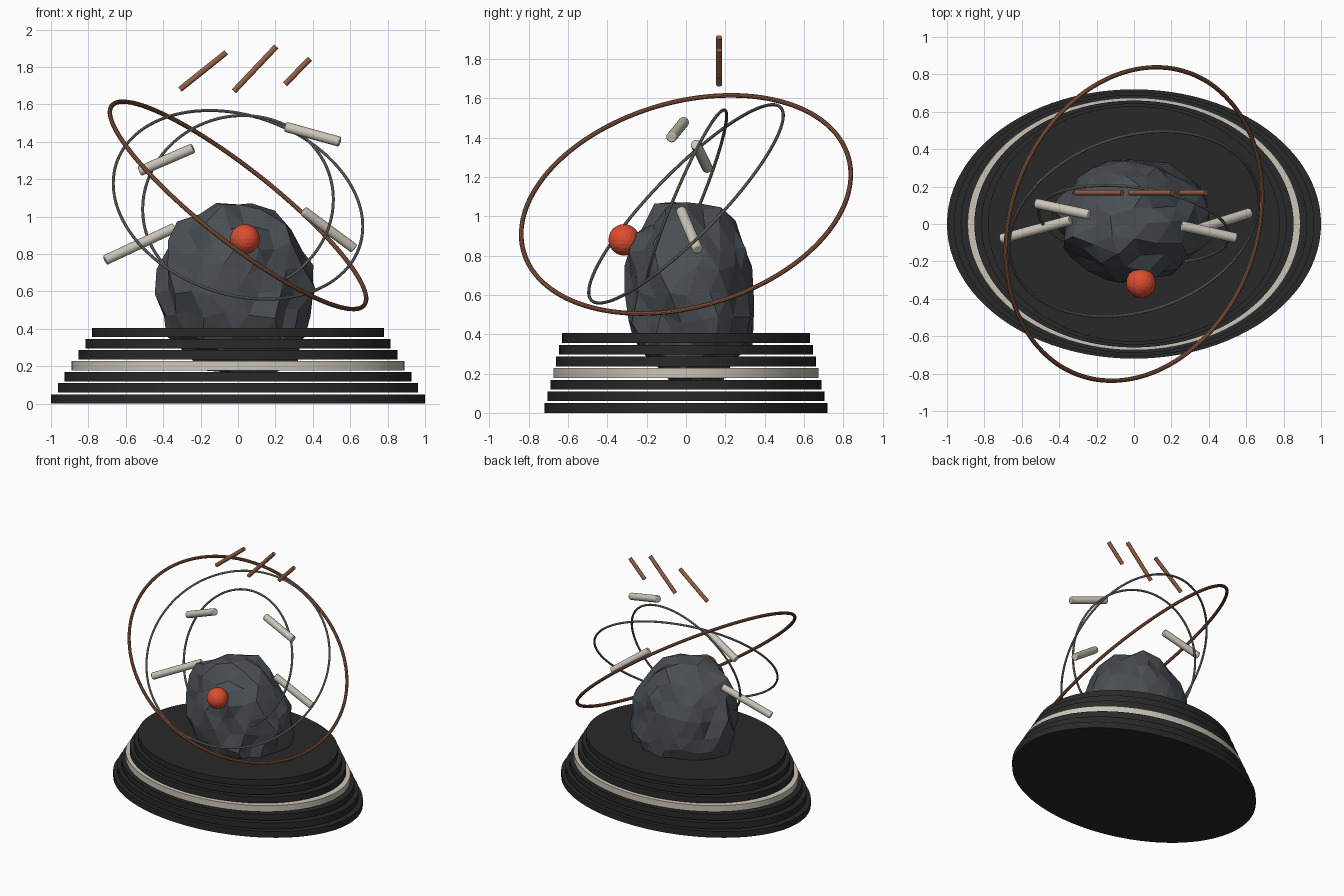
import bpy
import math
import random
from mathutils import Vector

if "Cube" in bpy.data.objects:
    bpy.data.objects.remove(bpy.data.objects["Cube"])

random.seed(4)


def material(name, rgb):
    m = bpy.data.materials.new(name)
    m.diffuse_color = (*rgb, 1)
    m.use_nodes = True
    m.node_tree.nodes["Principled BSDF"].inputs["Base Color"].default_value = m.diffuse_color
    return m


BLACK = material("charcoal black", (0.022, 0.022, 0.022))
CREAM = material("warm cream", (0.60, 0.56, 0.48))
SLATE = material("slate grey", (0.068, 0.078, 0.088))
COPPER = material("copper", (0.30, 0.115, 0.06))
STEEL = material("dull steel", (0.25, 0.245, 0.22))
RED = material("signal red", (0.72, 0.075, 0.028))


def finish(name, mat, smooth=True):
    ob = bpy.context.object
    ob.name = name
    ob.data.materials.append(mat)
    if smooth:
        bpy.ops.object.shade_smooth_by_angle(angle=math.radians(35))
    return ob


def rod(name, a, b, radius, mat, bevel=0.0):
    a, b = Vector(a), Vector(b)
    d = b - a
    bpy.ops.mesh.primitive_cylinder_add(
        vertices=16, radius=radius, depth=d.length, location=(a + b) / 2,
        rotation=d.to_track_quat('Z', 'Y').to_euler())
    ob = finish(name, mat)
    if bevel:
        mod = ob.modifiers.new("rounded ends", 'BEVEL')
        mod.width = bevel
        mod.segments = 2
        mod.limit_method = 'ANGLE'


def ring(name, normal, radius, tube, z, mat):
    bpy.ops.mesh.primitive_torus_add(
        major_radius=radius, minor_radius=tube,
        major_segments=128, minor_segments=10, location=(0, 0, z),
        rotation=Vector(normal).to_track_quat('Z', 'Y').to_euler())
    finish(name, mat)


# Stepped oval base: separate slabs with thin gaps, one pale slab
for i in range(7):
    bpy.ops.mesh.primitive_cylinder_add(
        vertices=96, radius=1, depth=0.05, location=(0, 0, 0.025 + i * 0.0592))
    ob = bpy.context.object
    ob.scale = (1 - 0.0367 * i, 0.72 - 0.015 * i, 1)
    bpy.ops.object.transform_apply(location=False, rotation=False, scale=True)
    finish(f"base_slab_{i + 1}", CREAM if i == 3 else BLACK)

# Faceted boulder, leaning slightly and sunk into the base
bpy.ops.mesh.primitive_ico_sphere_add(subdivisions=3, radius=1, location=(0, 0.02, 0.6))
boulder = finish("boulder", SLATE, smooth=False)
for v in boulder.data.vertices:
    u = v.co.normalized()
    jitter = Vector([random.uniform(-0.05, 0.05) for _ in range(3)])
    p = u * random.uniform(0.93, 1.06) + jitter
    v.co = (0.41 * p.x - 0.035 * u.z, 0.33 * p.y - 0.025 * u.z, 0.475 * p.z)

# Red ball on the front of the boulder
bpy.ops.mesh.primitive_ico_sphere_add(subdivisions=3, radius=0.08,
                                      location=(0.037, -0.315, 0.88))
finish("ball", RED, smooth=False)

# Tilted hoops sharing one centre
ring("copper_hoop", (0.605, -0.225, 0.765), 0.86, 0.012, 1.06, COPPER)
ring("large_steel_hoop", (0.24, -0.695, 0.68), 0.687, 0.008, 1.063, STEEL)
ring("small_steel_hoop", (-0.13, -0.915, 0.38), 0.514, 0.008, 1.065, STEEL)

# Pale floating rods
pale = [((-0.71, -0.08, 0.767), (-0.34, 0.02, 0.94)),
        ((-0.525, 0.11, 1.243), (-0.24, 0.05, 1.366)),
        ((0.255, -0.01, 1.48), (0.545, -0.075, 1.40)),
        ((0.35, -0.025, 1.03), (0.62, 0.06, 0.83))]
for i, (a, b) in enumerate(pale):
    rod(f"pale_rod_{i + 1}", a, b, 0.027, CREAM, 0.006)

# Copper floating sticks above
sticks = [(-0.31, 1.68, -0.063, 1.878),
          (-0.022, 1.67, 0.205, 1.91),
          (0.252, 1.708, 0.385, 1.845)]
for i, (x0, z0, x1, z1) in enumerate(sticks):
    rod(f"copper_stick_{i + 1}", (x0, 0.168, z0), (x1, 0.168, z1), 0.015, COPPER)
